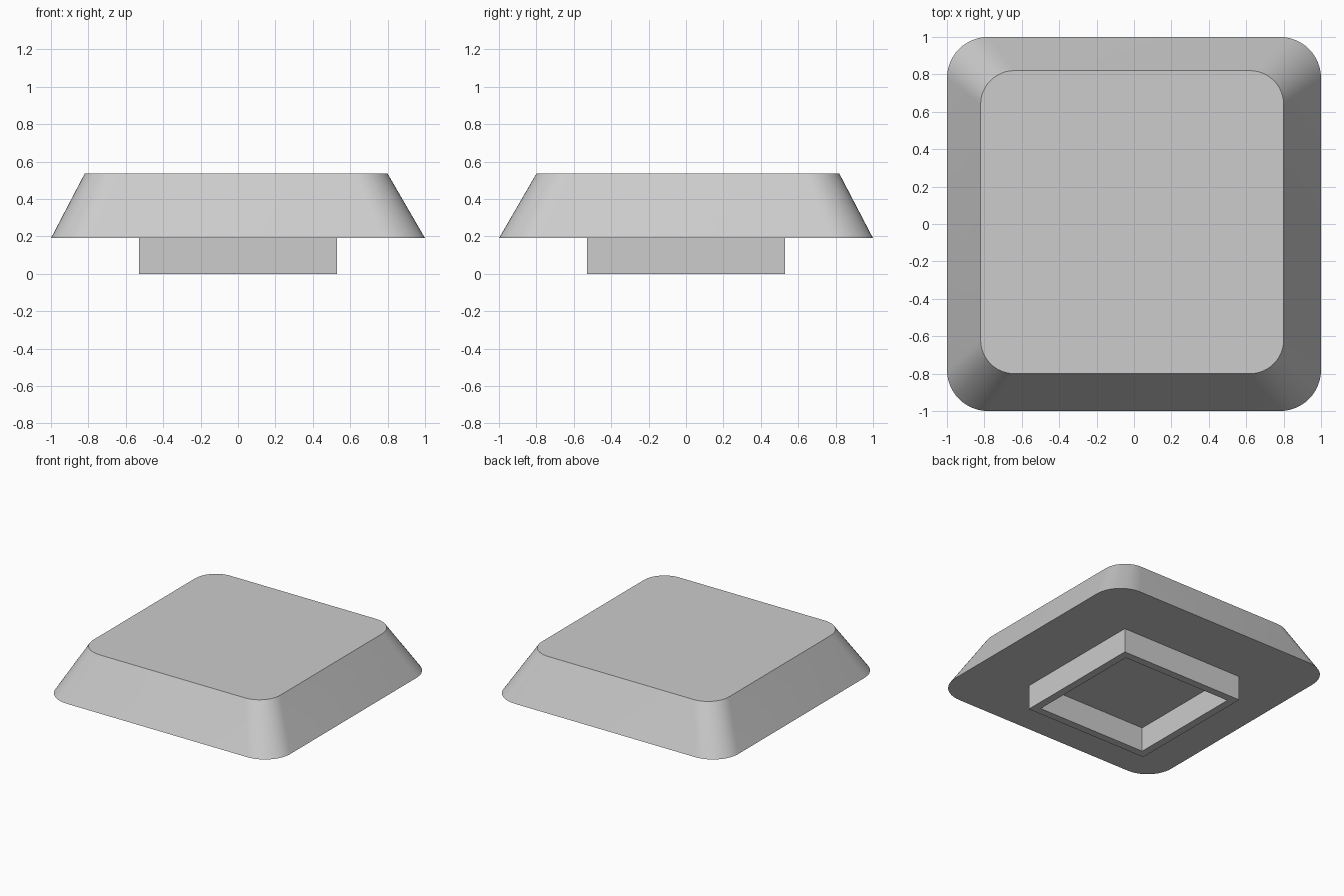
import bpy, bmesh, math

cube = bpy.data.objects.get("Cube")
if cube:
    bpy.data.objects.remove(cube, do_unlink=True)

GREY = (0.604, 0.604, 0.604, 1.0)
grey = bpy.data.materials.new("light_grey_plastic")
grey.use_nodes = True
grey.diffuse_color = GREY
grey.node_tree.nodes["Principled BSDF"].inputs["Base Color"].default_value = GREY


def square(half, z, radius=0.0, steps=0, shift=(0, 0)):
    """Counter-clockwise square outline with optional rounded corners."""
    points = []
    for corner in range(4):
        middle = math.radians(45 + 90 * corner)
        cx = math.copysign(half - radius, math.cos(middle))
        cy = math.copysign(half - radius, math.sin(middle))
        for i in range(steps + 1):
            a = math.radians(90 * corner + (90 * i / steps if steps else 45))
            points.append((cx + radius * math.cos(a) + shift[0],
                           cy + radius * math.sin(a) + shift[1], z))
    return points


def loft(name, outlines, capped):
    """Bridge successive outlines, then cap the ends or close the loop."""
    bm = bmesh.new()
    rings = [[bm.verts.new(p) for p in outline] for outline in outlines]
    for low, high in zip(rings, rings[1:]):
        n = len(low)
        for i in range(n):
            j = (i + 1) % n
            bm.faces.new((low[i], low[j], high[j], high[i]))
    if capped:
        bm.faces.new(rings[0][::-1])
        bm.faces.new(rings[-1])
    bm.normal_update()
    mesh = bpy.data.meshes.new(name)
    bm.to_mesh(mesh)
    bm.free()
    mesh.materials.append(grey)
    obj = bpy.data.objects.new(name, mesh)
    bpy.context.collection.objects.link(obj)
    return obj


BASE, TOP = 0.19, 0.535

# Tapered cap with rounded corners, its top slightly off centre
cap = loft("cap_body", [
    square(1.0, BASE, 0.22, 12),
    square(0.81, TOP, 0.18, 12, shift=(-0.01, 0.01)),
], capped=True)
bpy.ops.object.select_all(action="DESELECT")
cap.select_set(True)
bpy.context.view_layer.objects.active = cap
bpy.ops.object.shade_smooth_by_angle(angle=math.radians(30))

# Hollow square collar under the cap: inner wall, bottom rim, outer wall
loft("square_collar", [
    square(0.47, BASE),
    square(0.47, 0.0),
    square(0.53, 0.0),
    square(0.53, BASE),
], capped=False)
